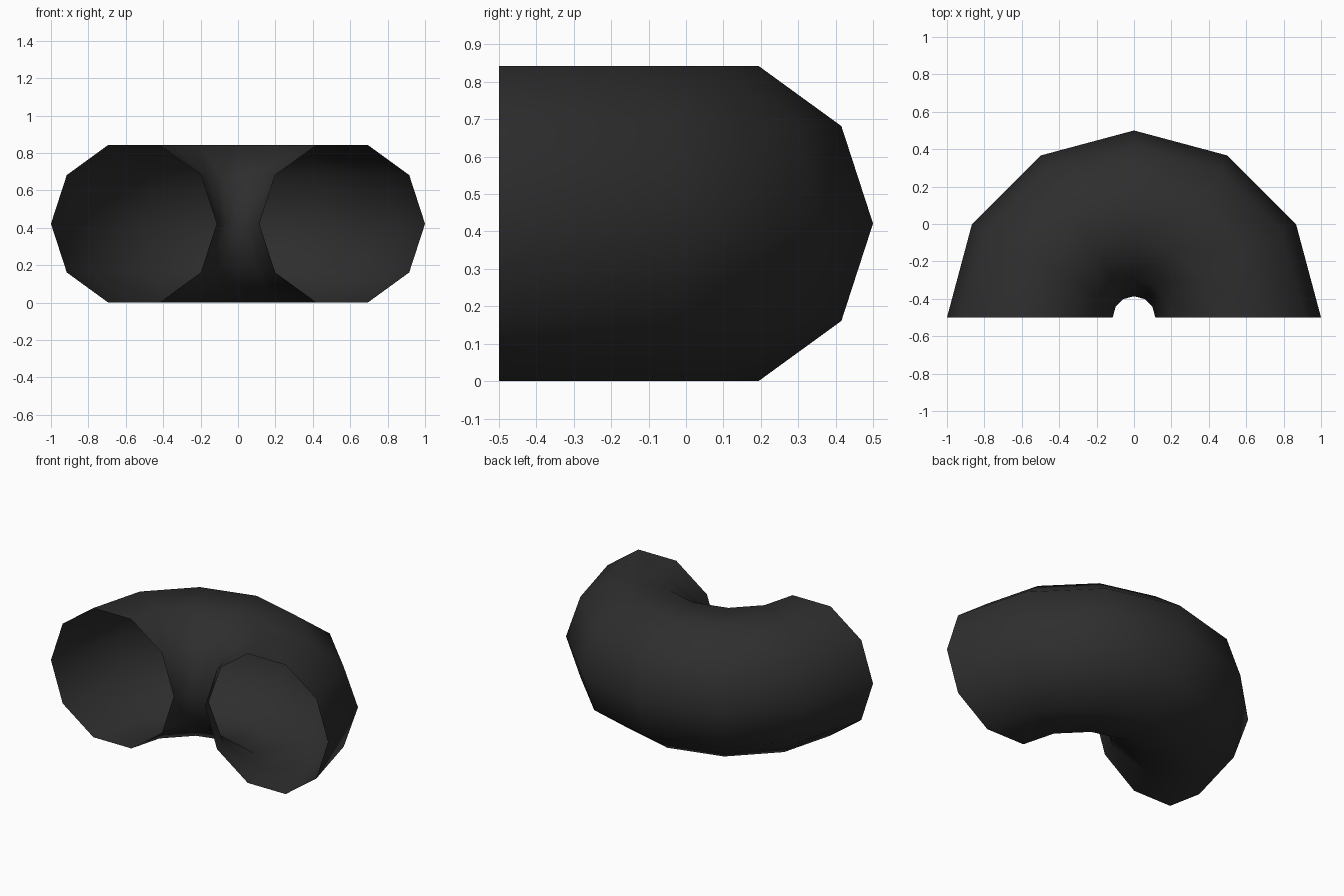
import bpy
import bmesh
from math import pi, sin, cos
from mathutils import Vector

cube = bpy.data.objects.get("Cube")
if cube:
    bpy.data.objects.remove(cube, do_unlink=True)

# Tube measurements
SIDES, BENDS = 10, 6
OUTER, INNER = 1.0, 0.114
RADIUS = (OUTER - INNER) / 2
MIDDLE = (OUTER + INNER) / 2
HALF_HEIGHT = RADIUS * sin(2 * pi / 5)
FRONT = -0.5

# Dark rubber colour
dark = bpy.data.materials.new("dark_charcoal")
colour = (0.027, 0.027, 0.027, 1)
dark.use_nodes = True
dark.diffuse_color = colour
dark.node_tree.nodes["Principled BSDF"].inputs["Base Color"].default_value = colour

# Ten-sided ring swept through a half turn, open at both ends
bm = bmesh.new()
ring = []
for i in range(SIDES):
    a = 2 * pi * i / SIDES
    ring.append(bm.verts.new((MIDDLE + RADIUS * cos(a), FRONT, HALF_HEIGHT + RADIUS * sin(a))))
edges = [bm.edges.new((ring[i], ring[(i + 1) % SIDES])) for i in range(SIDES)]
bmesh.ops.spin(bm, geom=ring + edges, cent=(0, FRONT, 0), axis=(0, 0, 1),
               angle=pi, steps=BENDS)

# Point the surface outward from the tube's centre line
bm.normal_update()
for face in bm.faces:
    c = face.calc_center_median()
    spoke = Vector((c.x, c.y - FRONT, 0)).normalized() * MIDDLE
    core = spoke + Vector((0, FRONT, HALF_HEIGHT))
    if face.normal.dot(c - core) < 0:
        face.normal_flip()
    face.smooth = True

mesh = bpy.data.meshes.new("curved_tube")
bm.to_mesh(mesh)
bm.free()
mesh.materials.append(dark)
tube = bpy.data.objects.new("curved_tube", mesh)
bpy.context.collection.objects.link(tube)
